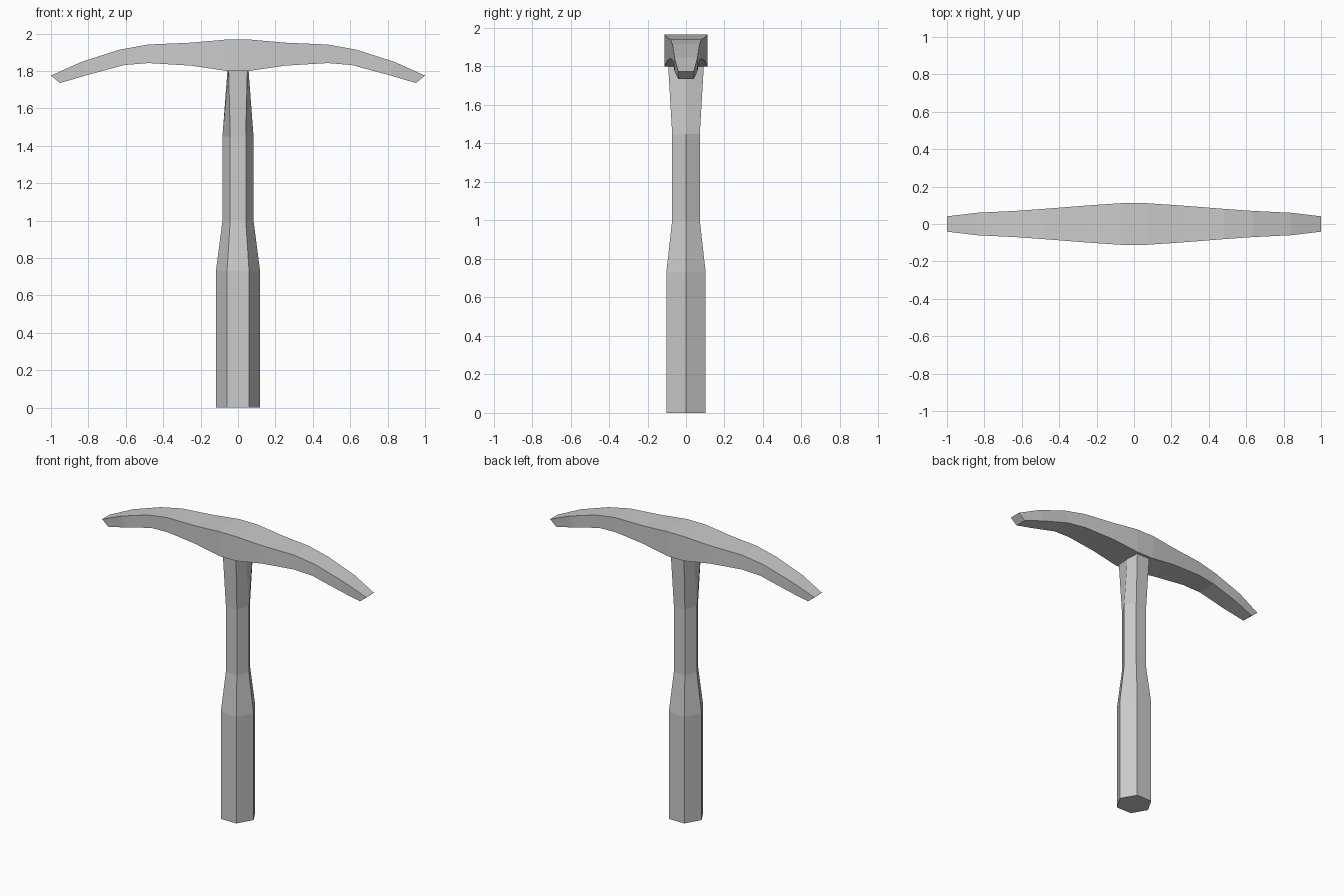
import bpy, bmesh, math

if "Cube" in bpy.data.objects:
    bpy.data.objects.remove(bpy.data.objects["Cube"])


def loft(name, rings):
    """Skin a list of equal-length rings and cap both ends."""
    bm = bmesh.new()
    loops = [[bm.verts.new(p) for p in ring] for ring in rings]
    n = len(loops[0])
    for a, b in zip(loops, loops[1:]):
        for i in range(n):
            j = (i + 1) % n
            bm.faces.new((a[i], a[j], b[j], b[i]))
    bm.faces.new(loops[0])
    bm.faces.new(loops[-1])
    bmesh.ops.recalc_face_normals(bm, faces=bm.faces)
    mesh = bpy.data.meshes.new(name)
    bm.to_mesh(mesh)
    bm.free()
    obj = bpy.data.objects.new(name, mesh)
    bpy.context.collection.objects.link(obj)
    return obj


# Handle: six-sided shaft, thick grip, slim neck, flattened socket at the top
def hexagon(r, z):
    return [(r * math.cos(k * math.pi / 3), r * math.sin(k * math.pi / 3), z)
            for k in range(6)]


socket = [(0.056, 0, 1.81), (0.05, 0.093, 1.81), (-0.05, 0.093, 1.81),
          (-0.056, 0, 1.81), (-0.05, -0.093, 1.81), (0.05, -0.093, 1.81)]
grip = [(0.118, 0.0), (0.118, 0.73), (0.083, 1.0), (0.083, 1.45)]
loft("handle", [hexagon(r, z) for r, z in grip] + [socket])

# Pick head: four-sided sections (top x, top z, bottom x, bottom z, half width)
half = [
    (0.07, 1.967, 0.06, 1.80, 0.111),
    (0.25, 1.951, 0.25, 1.828, 0.099),
    (0.48, 1.941, 0.48, 1.842, 0.081),
    (0.635, 1.913, 0.61, 1.831, 0.070),
    (0.84, 1.847, 0.81, 1.777, 0.060),
    (1.00, 1.775, 0.952, 1.735, 0.041),
]


def section(s, side):
    tx, tz, bx, bz, w = s
    return [(side * tx, -w, tz), (side * tx, w, tz),
            (side * bx, w, bz), (side * bx, -w, bz)]


loft("pick_head", [section(s, -1) for s in reversed(half)] +
     [section(s, 1) for s in half])
